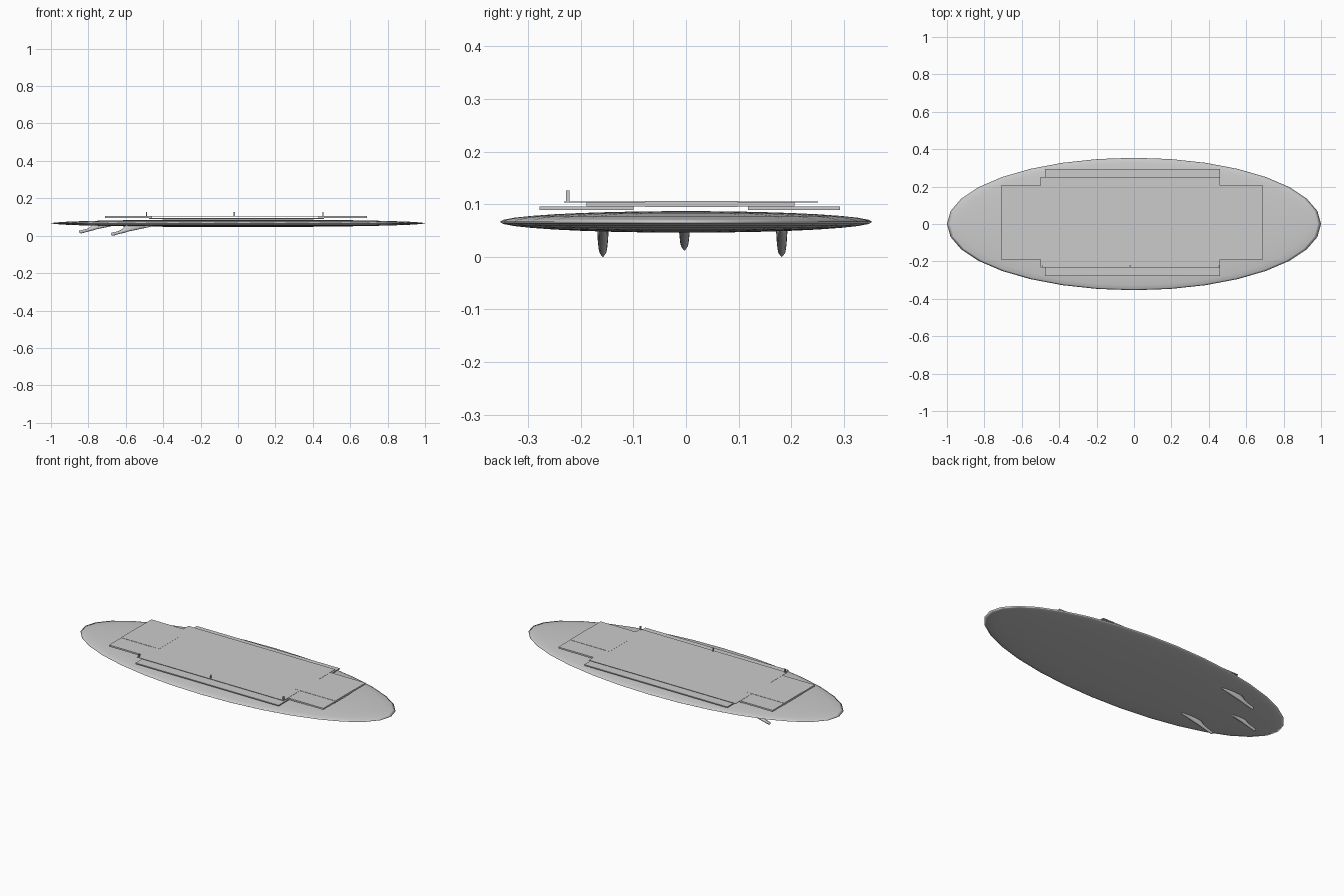
import bpy, bmesh, math

if "Cube" in bpy.data.objects:
    bpy.data.objects.remove(bpy.data.objects["Cube"], do_unlink=True)

grey = bpy.data.materials.new("plain_grey")
grey.use_nodes = True
grey.diffuse_color = (0.6, 0.6, 0.6, 1)
grey.node_tree.nodes["Principled BSDF"].inputs["Base Color"].default_value = (0.6, 0.6, 0.6, 1)


def add_object(name, bm, smooth=False):
    bmesh.ops.recalc_face_normals(bm, faces=bm.faces)
    for face in bm.faces:
        face.smooth = smooth
    mesh = bpy.data.meshes.new(name)
    bm.to_mesh(mesh)
    bm.free()
    mesh.materials.append(grey)
    obj = bpy.data.objects.new(name, mesh)
    bpy.context.collection.objects.link(obj)
    return obj


def box(name, x, y, z):
    """Box from (low, high) ranges on each axis."""
    bm = bmesh.new()
    bmesh.ops.create_cube(bm, size=1)
    for v in bm.verts:
        for axis, (low, high) in enumerate((x, y, z)):
            v.co[axis] = low + (v.co[axis] + 0.5) * (high - low)
    return add_object(name, bm)


# Board: flattened sphere with a long oval outline
bm = bmesh.new()
bmesh.ops.create_uvsphere(bm, u_segments=32, v_segments=16, radius=1)
bmesh.ops.scale(bm, vec=(1, 0.354, 0.0205), verts=bm.verts)
bmesh.ops.translate(bm, vec=(0, 0, 0.0665), verts=bm.verts)
add_object("board", bm, smooth=True)

# Raised strips along both sides of the deck
box("right_strip", (-0.475, 0.46), (-0.278, -0.10), (0.0895, 0.0955))
box("left_strip", (-0.475, 0.46), (0.118, 0.293), (0.0895, 0.0955))

# Thin centre sheet and the panels at each end
box("centre_sheet", (-0.50, 0.46), (-0.232, 0.251), (0.1035, 0.1055))
for end, span in (("rear", (-0.71, -0.46)), ("front", (0.43, 0.69))):
    box(end + "_right_panel", span, (-0.189, -0.078), (0.0955, 0.1045))
    box(end + "_middle_panel", span, (-0.078, 0.098), (0.095, 0.106))
    box(end + "_left_panel", span, (0.098, 0.206), (0.0955, 0.1045))

# Small posts along the right edge of the sheet
for place, x in (("rear", -0.49), ("middle", -0.02), ("front", 0.455)):
    box(place + "_post", (x - 0.003, x + 0.003), (-0.228, -0.221), (0.105, 0.126))

# Fins: stacked oval sections (depth, leading x, trailing x, half width)
SECTIONS = [
    (0.055, 0.14, -0.02, 0.0105),
    (0.045, 0.10, -0.03, 0.0105),
    (0.034, 0.05, -0.04, 0.0100),
    (0.024, 0.00, -0.06, 0.0090),
    (0.015, -0.03, -0.10, 0.0080),
    (0.008, -0.06, -0.10, 0.0065),
    (0.002, -0.08, -0.095, 0.0025),
    (0.000, -0.09, -0.091, 0.0005),
]


def fin(name, x, y, z):
    bm = bmesh.new()
    sides = 16
    rings = []
    for height, lead, trail, half in SECTIONS:
        middle, reach = (lead + trail) / 2, (lead - trail) / 2
        angles = [math.tau * i / sides for i in range(sides)]
        rings.append([bm.verts.new((x + middle + reach * math.cos(a),
                                    y + half * math.sin(a), z + height))
                      for a in angles])
    for upper, lower in zip(rings, rings[1:]):
        for i in range(sides):
            j = (i + 1) % sides
            bm.faces.new((upper[i], upper[j], lower[j], lower[i]))
    bm.faces.new(rings[0])
    bm.faces.new(rings[-1])
    add_object(name, bm, smooth=True)


fin("right_fin", -0.58, -0.158, 0.0)
fin("left_fin", -0.58, 0.182, 0.0)
fin("rear_fin", -0.75, -0.003, 0.012)
